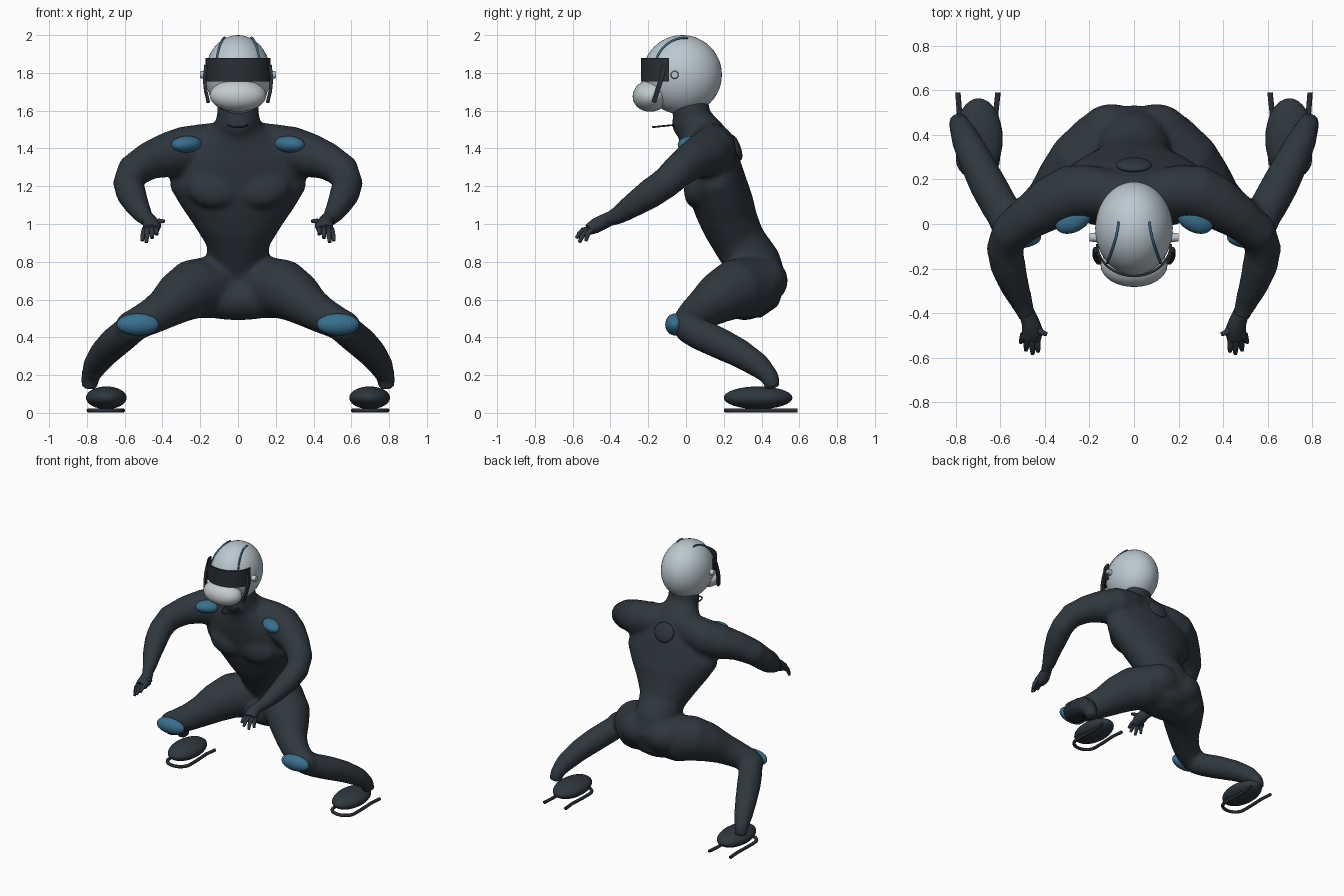
import bpy, bmesh, math
from mathutils import Vector, Matrix, Euler

if "Cube" in bpy.data.objects:
    bpy.data.objects.remove(bpy.data.objects["Cube"])


def material(name, rgb):
    m = bpy.data.materials.new(name)
    m.diffuse_color = (*rgb, 1)
    m.use_nodes = True
    m.node_tree.nodes["Principled BSDF"].inputs["Base Color"].default_value = m.diffuse_color
    return m


SUIT = material("charcoal suit", (0.028, 0.038, 0.048))
BLACK = material("dark trim", (0.022, 0.028, 0.034))
SHELL = material("pale grey shell", (0.50, 0.58, 0.63))
GUARD = material("off white guard", (0.55, 0.60, 0.62))
BLUE = material("steel blue", (0.040, 0.160, 0.270))


def loft(bm, rings, sides=20, ref=(1, 0, 0)):
    """Closed tube through rings of (x, y, z, half width, half depth)."""
    pts = [Vector(r[:3]) for r in rings]
    ref = Vector(ref)
    loops = []
    for i, r in enumerate(rings):
        t = (pts[min(i + 1, len(pts) - 1)] - pts[max(i - 1, 0)]).normalized()
        u = (ref - t * ref.dot(t)).normalized()
        v = t.cross(u)
        rx, ry = r[3], r[-1]
        loops.append([bm.verts.new(pts[i] + u * rx * math.cos(a) + v * ry * math.sin(a))
                      for a in (2 * math.pi * (k + 0.5) / sides for k in range(sides))])
    for a, b in zip(loops, loops[1:]):
        for k in range(sides):
            n = (k + 1) % sides
            bm.faces.new((a[k], a[n], b[n], b[k]))
    bm.faces.new(loops[0][::-1])
    bm.faces.new(loops[-1])


def ball(bm, loc, radii, rot=(0, 0, 0), seg=32):
    mat = Matrix.LocRotScale(Vector(loc), Euler(rot), Vector(radii))
    bmesh.ops.create_uvsphere(bm, u_segments=seg, v_segments=seg // 2, radius=1, matrix=mat)


def finish(name, bm, mat, angle=50):
    bmesh.ops.recalc_face_normals(bm, faces=bm.faces)
    me = bpy.data.meshes.new(name)
    bm.to_mesh(me)
    bm.free()
    me.materials.append(mat)
    ob = bpy.data.objects.new(name, me)
    bpy.context.collection.objects.link(ob)
    bpy.ops.object.select_all(action='DESELECT')
    ob.select_set(True)
    bpy.context.view_layer.objects.active = ob
    bpy.ops.object.shade_smooth_by_angle(angle=math.radians(angle))
    return ob


def flip(rings, s):
    return [(s * r[0], *r[1:]) for r in rings]


def ball_part(name, mat, *args):
    bm = bmesh.new()
    ball(bm, *args)
    return finish(name, bm, mat)


# Body suit: torso, arms and legs fused into one smooth skin
bm = bmesh.new()
loft(bm, [(0, .34, .53, .14, .06), (0, .38, .60, .18, .115), (0, .39, .70, .18, .145),
          (0, .36, .79, .155, .145), (0, .285, .90, .17, .14), (0, .235, 1.0, .235, .15),
          (0, .20, 1.10, .305, .16), (0, .165, 1.20, .365, .16), (0, .14, 1.29, .35, .155),
          (0, .115, 1.38, .29, .145), (0, .09, 1.46, .21, .13), (0, .055, 1.52, .13, .11),
          (0, .03, 1.57, .112, .10), (0, .02, 1.65, .11, .10)], 32)
arm = [(.02, .11, 1.425, .10), (.10, .13, 1.43, .11), (.19, .145, 1.41, .12),
       (.28, .14, 1.39, .128), (.37, .095, 1.365, .12), (.47, .03, 1.335, .10),
       (.555, -.04, 1.28, .09), (.58, -.11, 1.215, .083),
       (.565, -.19, 1.16, .08), (.535, -.28, 1.10, .066), (.50, -.36, 1.045, .05),
       (.475, -.43, 1.015, .036)]
thigh = [(.06, .37, .65, .13), (.15, .34, .665, .165), (.24, .26, .655, .158),
         (.315, .175, .61, .137), (.385, .10, .555, .11), (.45, .05, .515, .097),
         (.51, .02, .485, .089), (.565, .0, .46, .08)]
shin = [(.55, .0, .455, .08), (.60, .075, .415, .084), (.655, .175, .37, .084),
        (.71, .285, .315, .077), (.757, .385, .25, .066), (.782, .445, .19, .05),
        (.788, .462, .13, .044)]
for s in (1, -1):
    loft(bm, flip(arm, s), 24, (0, 0, 1))
    loft(bm, flip(thigh, s), 24, (0, 0, 1))
    loft(bm, flip(shin, s), 24)
    ball(bm, (s * .12, .075, 1.21), (.16, .082, .13), (-.3, 0, 0))      # chest
    ball(bm, (s * .10, .41, .70), (.15, .13, .125))                     # seat
    ball(bm, (s * .565, .005, .46), (.085, .075, .082))                 # knee joint
ball(bm, (0, .31, .60), (.30, .12, .11))                                # underside of hips
ball(bm, (0, -.01, 1.53), (.09, .065, .075))                            # jaw
suit = finish("body_suit", bm, SUIT)
rm = suit.modifiers.new("fuse", 'REMESH')
rm.mode, rm.voxel_size, rm.use_smooth_shade = 'VOXEL', 0.014, True
sm = suit.modifiers.new("soften", 'SMOOTH')
sm.factor, sm.iterations = 0.5, 14

# Back hump and chin strap
ball_part("back_hump", SUIT, (0, .265, 1.405), (.08, .024, .072), (.35, 0, 0))
bm = bmesh.new()
loft(bm, [(.05 * math.sin(a), -.06 - .115 * math.cos(a), 1.525 - .012 * math.cos(a), .005)
          for a in (math.radians(d) for d in range(-90, 91, 15))], 8, (0, 0, 1))
finish("chin_strap", bm, SUIT)

# Helmet shell and chin guard
HC, HR = Vector((0, -.02, 1.79)), Vector((.174, .21, .21))
ball_part("helmet", SHELL, HC, HR, (0, 0, 0), 48)
ball_part("chin_guard", GUARD, (0, -.185, 1.68), (.15, .098, .085), (.2, 0, 0))

# Visor: curved band round the front of the helmet
bm = bmesh.new()
prev = None
for i in range(33):
    a = math.radians(-90 + 180 * i / 32)
    ring = [bm.verts.new(((.160 + o) * math.sin(a), -.09 - (.138 + o) * math.cos(a), z))
            for o, z in ((0, 1.755), (.011, 1.755), (.011, 1.88), (0, 1.88))]
    if prev:
        for k in range(4):
            bm.faces.new((prev[k], prev[(k + 1) % 4], ring[(k + 1) % 4], ring[k]))
    else:
        bm.faces.new(ring)
    prev = ring
bm.faces.new(prev)
finish("visor", bm, BLACK, 35)

# Paired parts
for s, side in ((1, "left"), (-1, "right")):
    # Helmet cheek strap, ear knob and stripe
    bm = bmesh.new()
    loft(bm, flip([(.170, -.115, 1.84, .012, .018), (.178, -.13, 1.77, .012, .018),
                   (.172, -.15, 1.71, .012, .018), (.157, -.17, 1.645, .012, .018)], s), 4)
    finish(side + "_cheek_strap", bm, BLACK)
    bm = bmesh.new()
    bmesh.ops.create_cone(bm, cap_ends=True, segments=24, radius1=.023, radius2=.018, depth=.04,
                          matrix=Matrix.Translation((s * .180, -.06, 1.79))
                          @ Matrix.Rotation(s * math.pi / 2, 4, 'Y'))
    finish(side + "_ear_knob", bm, SHELL)
    bm = bmesh.new()
    path = []
    for i in range(13):
        f = i / 12
        x, y = .07 + .05 * f ** 1.5, .01 - .185 * f
        d = Vector((x / HR.x, (y - HC.y) / HR.y, 0))
        z = HC.z + HR.z * math.sqrt(max(0, 1 - d.length_squared)) + .005
        path.append((x, y, z, .006))
    loft(bm, flip(path, s), 8)
    finish(side + "_helmet_stripe", bm, BLUE)

    # Shoulder and knee pads
    ball_part(side + "_shoulder_pad", BLUE, (s * .272, .022, 1.422), (.088, .058, .044),
              (0, s * .05, s * -.5))
    ball_part(side + "_knee_pad", BLUE, (s * .53, -.06, .468), (.113, .05, .058))

    # Hand: palm, four fingers and thumb
    bm = bmesh.new()
    loft(bm, flip([(.48, -.40, 1.03, .036, .038), (.465, -.44, 1.01, .04, .040),
                   (.455, -.48, .99, .048, .040), (.462, -.515, .97, .045, .030)], s), 16)
    for kx, ky, kz, tx, ty, tz in ((.435, -.505, .975, .43, -.572, .945),
                                   (.455, -.515, .972, .455, -.582, .925),
                                   (.478, -.51, .968, .485, -.565, .902),
                                   (.495, -.495, .970, .508, -.53, .910),
                                   (.445, -.46, 1.00, .39, -.495, 1.015)):
        mid = ((kx + tx) / 2, (ky + ty) / 2 - .008, (kz + tz) / 2 + .008)
        loft(bm, flip([(kx, ky, kz, .016), (*mid, .014), (tx, ty, tz, .009)], s), 10, (0, 0, 1))
    finish(side + "_hand", bm, SUIT)

    # Boot and U-shaped runner beneath it
    ball_part(side + "_boot", SUIT, (s * .697, .382, .08), (.108, .182, .06))
    bm = bmesh.new()
    runner = [(.61, .59, .013, .012), (.62, .50, .013, .012), (.613, .38, .013, .012)]
    runner += [(.70 - .087 * math.cos(a), .29 - .078 * math.sin(a), .013, .012)
               for a in (math.pi * k / 12 for k in range(13))]
    runner += [(.787, .38, .013, .012), (.783, .50, .013, .012), (.79, .59, .013, .012)]
    loft(bm, flip(runner, s), 10, (0, 0, 1))
    finish(side + "_runner", bm, BLACK)
